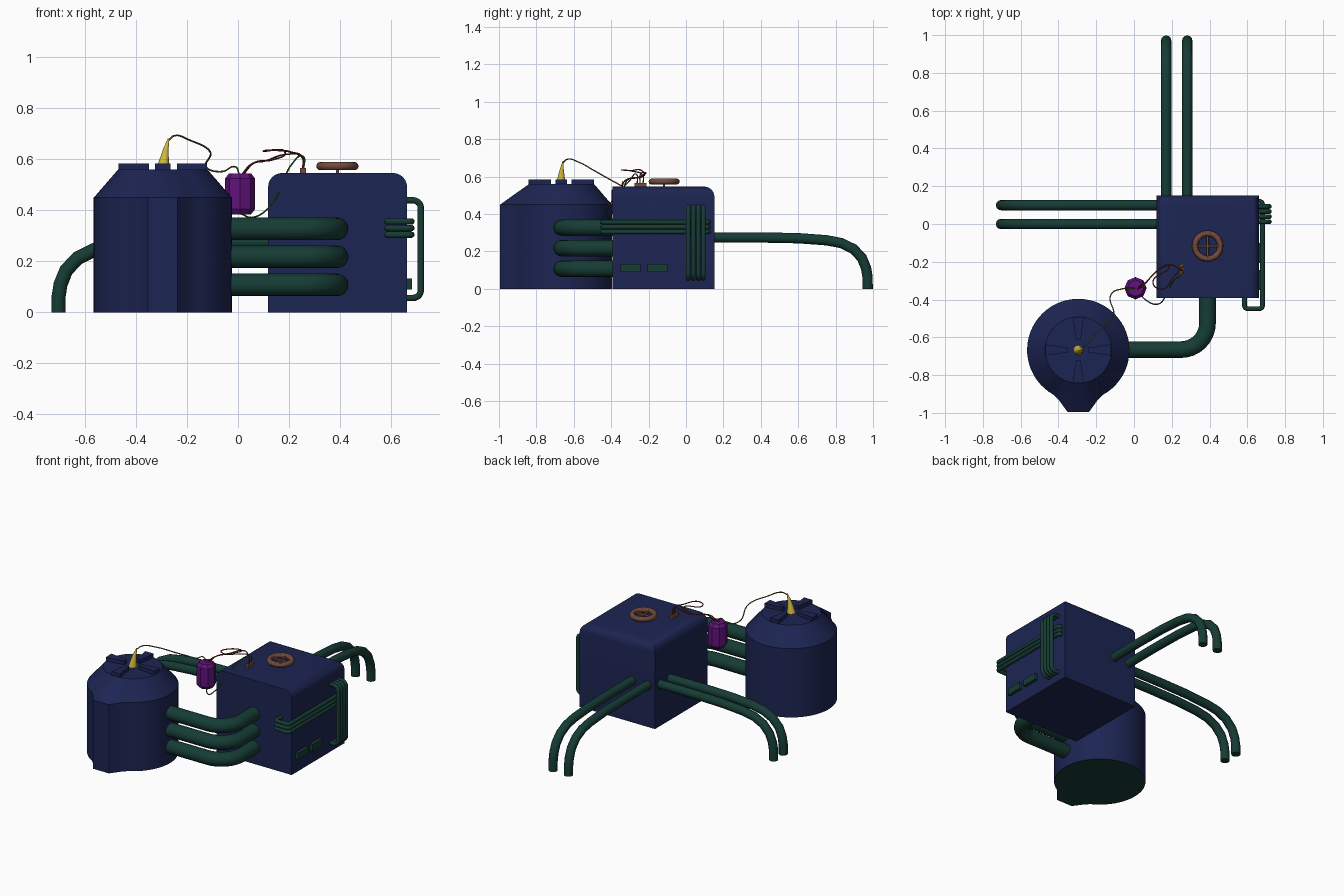
import bpy, bmesh, math
from mathutils import Vector

if "Cube" in bpy.data.objects:
    bpy.data.objects.remove(bpy.data.objects["Cube"])


def material(name, rgb):
    m = bpy.data.materials.new(name)
    m.diffuse_color = (*rgb, 1)
    m.use_nodes = True
    m.node_tree.nodes["Principled BSDF"].inputs["Base Color"].default_value = m.diffuse_color
    return m


NAVY = material("navy", (0.012, 0.018, 0.085))
GREEN = material("dark_green", (0.008, 0.045, 0.035))
PURPLE = material("purple", (0.12, 0.006, 0.2))
YELLOW = material("yellow", (0.65, 0.5, 0.05))
BROWN = material("brown", (0.17, 0.07, 0.045))
RED = material("red_wire", (0.15, 0.025, 0.02))
OLIVE = material("olive_wire", (0.14, 0.12, 0.02))
LIME = material("green_wire", (0.03, 0.15, 0.02))


def finish(name, bm, mat, smooth=True):
    bmesh.ops.recalc_face_normals(bm, faces=bm.faces)
    me = bpy.data.meshes.new(name)
    bm.to_mesh(me)
    bm.free()
    ob = bpy.data.objects.new(name, me)
    bpy.context.collection.objects.link(ob)
    me.materials.append(mat)
    bpy.ops.object.select_all(action='DESELECT')
    ob.select_set(True)
    bpy.context.view_layer.objects.active = ob
    if smooth:
        bpy.ops.object.shade_smooth_by_angle(angle=math.radians(32))
    return ob


def loft(bm, loops):
    rings = [[bm.verts.new(p) for p in loop] for loop in loops]
    for a, b in zip(rings, rings[1:]):
        for i in range(len(a)):
            j = (i + 1) % len(a)
            bm.faces.new((a[i], a[j], b[j], b[i]))
    return bm.faces.new(rings[0]), bm.faces.new(rings[-1])


def box(name, lo, hi, mat):
    bm = bmesh.new()
    loft(bm, [[(lo[0], lo[1], z), (hi[0], lo[1], z), (hi[0], hi[1], z), (lo[0], hi[1], z)]
              for z in (lo[2], hi[2])])
    return finish(name, bm, mat, False)


def tube(name, pts, r, mat, kind='POLY', radii=None, res=4):
    cu = bpy.data.curves.new(name, 'CURVE')
    cu.dimensions = '3D'
    cu.bevel_depth, cu.bevel_resolution, cu.use_fill_caps = r, res, True
    s = cu.splines.new(kind)
    cps = s.points if kind == 'POLY' else s.bezier_points
    cps.add(len(pts) - 1)
    for i, (cp, p) in enumerate(zip(cps, pts)):
        if kind == 'POLY':
            cp.co = (*p, 1)
        else:
            cp.co = p
            cp.handle_left_type = cp.handle_right_type = 'AUTO'
        cp.radius = radii[i] if radii else 1
    s.resolution_u = 8
    ob = bpy.data.objects.new(name, cu)
    bpy.context.collection.objects.link(ob)
    cu.materials.append(mat)
    bpy.ops.object.select_all(action='DESELECT')
    ob.select_set(True)
    bpy.context.view_layer.objects.active = ob
    bpy.ops.object.convert(target='MESH')
    bpy.ops.object.shade_smooth_by_angle(angle=math.radians(40))


def rounded(pts, d, n=8):
    """Round every inner corner of a path, starting d before it."""
    pts = [Vector(p) for p in pts]
    out = [pts[0]]
    for a, b, c in zip(pts, pts[1:], pts[2:]):
        p, q = b + (a - b).normalized() * d, b + (c - b).normalized() * d
        ctl = (p + q) / 2 + (b - (p + q) / 2) * 0.41 * 1.43
        mid = ((p + q) / 2).lerp(b, 0.586)
        ctl = 2 * mid - (p + q) / 2
        for i in range(n + 1):
            t = i / n
            w = 2 * t * (1 - t) * 0.7071
            den = (1 - t) ** 2 + w + t * t
            out.append((p * (1 - t) ** 2 + b * w + q * t * t) / den)
    return out + [pts[-1]]


# Main box: top edges rounded on left, right and back
bm = bmesh.new()
loft(bm, [[(.118, -.392, z), (.663, -.392, z), (.663, .152, z), (.118, .152, z)] for z in (0, .547)])
top = [e for e in bm.edges if all(v.co.z > .5 for v in e.verts)
       and not all(v.co.y < 0 for v in e.verts)]
bmesh.ops.bevel(bm, geom=top, offset=.055, segments=6, profile=.5, affect='EDGES')
finish("main_box", bm, NAVY)

# Round tank with a bulging front rib that fades into the sloped shoulder
TX, TY, R = -.295, -.667, .271
a0 = math.asin(.13 / R)
arc = [(R * math.cos(t), R * math.sin(t)) for t in
       [-math.pi / 2 + a0 + i * (2 * math.pi - 2 * a0) / 48 for i in range(49)]]
plan = arc + [(-.105, -.262), (-.057, -.328), (.057, -.328), (.105, -.262)]
rim = [Vector(p).normalized() * .176 for p in plan]
bm = bmesh.new()
bottom, _ = loft(bm, [[(TX + x, TY + y, z) for x, y in pl]
                      for pl, z in ((plan, 0), (plan, .45), (rim, .56))])
bottom.material_index = 1
finish("tank", bm, NAVY).data.materials.append(GREEN)

# Raised wedge spokes on the tank lid
for k in range(4):
    a = k * math.pi / 2
    u, v = Vector((math.cos(a), math.sin(a))), Vector((-math.sin(a), math.cos(a)))
    prof = [u * .055 - v * .012, u * .174 - v * .03, u * .174 + v * .03, u * .055 + v * .012]
    bm = bmesh.new()
    loft(bm, [[(TX + p.x, TY + p.y, z) for p in prof] for z in (.55, .585)])
    finish(f"lid_spoke_{k}", bm, NAVY, False)

# Yellow bent nozzle
tube("nozzle", [(TX, TY, .558), (-.289, TY, .6), (-.283, -.664, .64), (-.272, -.657, .682)],
     .026, YELLOW, radii=[1, .7, .4, .12])

# Three thick pipes joining tank and box
for i, z in enumerate((.108, .218, .328)):
    tube(f"thick_pipe_{i}", rounded([(-.1, -.665, z), (.389, -.665, z), (.389, -.37, z)], .14),
         .044, GREEN, res=6)

# Long pipes bending to the ground, two to the left and two to the back
reach = [(0, .275), (.25, .275), (.45, .271), (.6, .26), (.68, .245), (.745, .213),
         (.79, .165), (.812, .11), (.82, .06), (.82, 0)]
for i, (x, y) in enumerate(((.17, .1), (.282, 0))):
    tube(f"left_pipe_{i}", [(.116 - s, y, z) for s, z in [(-.02, .275)] + reach], .0275, GREEN)
    tube(f"back_pipe_{i}", [(x, .151 + s, z) for s, z in [(-.02, .275)] + reach], .0275, GREEN)

# Thin pipes on the right side: four upright loops, three wrapping around the front
for i in range(4):
    y = .012 + i * .027
    tube(f"upright_loop_{i}", rounded([(.65, y, .44), (.717, y, .44), (.717, y, .057),
                                       (.65, y, .057)], .03, 5), .0125, GREEN)
for i in range(3):
    z = .305 + i * .026
    tube(f"wrap_pipe_{i}", rounded([(.585, -.38, z), (.585, -.448, z), (.68, -.448, z),
                                    (.68, .12, z), (.65, .12, z)], .015, 5), .0125, GREEN)

# Small vents on the right side
for i, y in enumerate((-.35, -.207)):
    box(f"vent_{i}", (.655, y, .09), (.683, y + .107, .133), GREEN)

# Valve wheel with cross spokes and stem
wx, wy, wz = .39, -.117, .574
bpy.ops.mesh.primitive_torus_add(location=(wx, wy, wz), major_radius=.067, minor_radius=.016,
                                 major_segments=32, minor_segments=12)
wheel = bpy.context.object
wheel.name = "valve_wheel"
wheel.data.materials.append(BROWN)
bpy.ops.object.shade_smooth_by_angle()
for n, d in (("x", (.06, 0, 0)), ("y", (0, .06, 0))):
    c = Vector((wx, wy, wz))
    tube(f"wheel_spoke_{n}", [c - Vector(d), c + Vector(d)], .006, BROWN)
tube("wheel_stem", [(wx, wy, .53), (wx, wy, wz)], .006, BROWN)

# Wire connector on the box
box("wire_connector", (.244, -.275, .54), (.266, -.212, .566), BROWN)

# Purple eight-sided canister with chamfered ends
bm = bmesh.new()
loft(bm, [[(.008 + r * math.cos(k * math.pi / 4), -.34 + r * math.sin(k * math.pi / 4), z)
           for k in range(8)] for r, z in ((.043, .385), (.059, .405), (.059, .525), (.043, .546))])
finish("canister", bm, PURPLE, False)

# Loose wires
wires = {
    "nozzle_wire": (OLIVE, [(-.272, -.657, .675), (-.25, -.635, .693), (-.19, -.57, .676),
                            (-.11, -.49, .632), (-.12, -.37, .565), (-.06, -.343, .553),
                            (-.01, -.34, .571), (.005, -.34, .54)]),
    "red_wire_0": (RED, [(.02, -.335, .54), (.06, -.31, .585), (.14, -.235, .6),
                         (.185, -.225, .622), (.1, -.31, .633), (.15, -.345, .636),
                         (.21, -.28, .628), (.255, -.23, .605), (.255, -.23, .56)]),
    "red_wire_1": (RED, [(.015, -.345, .54), (.05, -.325, .58), (.11, -.26, .595),
                         (.19, -.215, .62), (.25, -.245, .61), (.255, -.245, .56)]),
    "green_wire": (LIME, [(.257, -.26, .56), (.255, -.265, .612), (.21, -.3, .58),
                          (.17, -.38, .49), (.12, -.425, .41), (.06, -.4, .373), (.01, -.34, .388)]),
}
for name, (mat, pts) in wires.items():
    tube(name, pts, .0035, mat, 'BEZIER', res=1)
